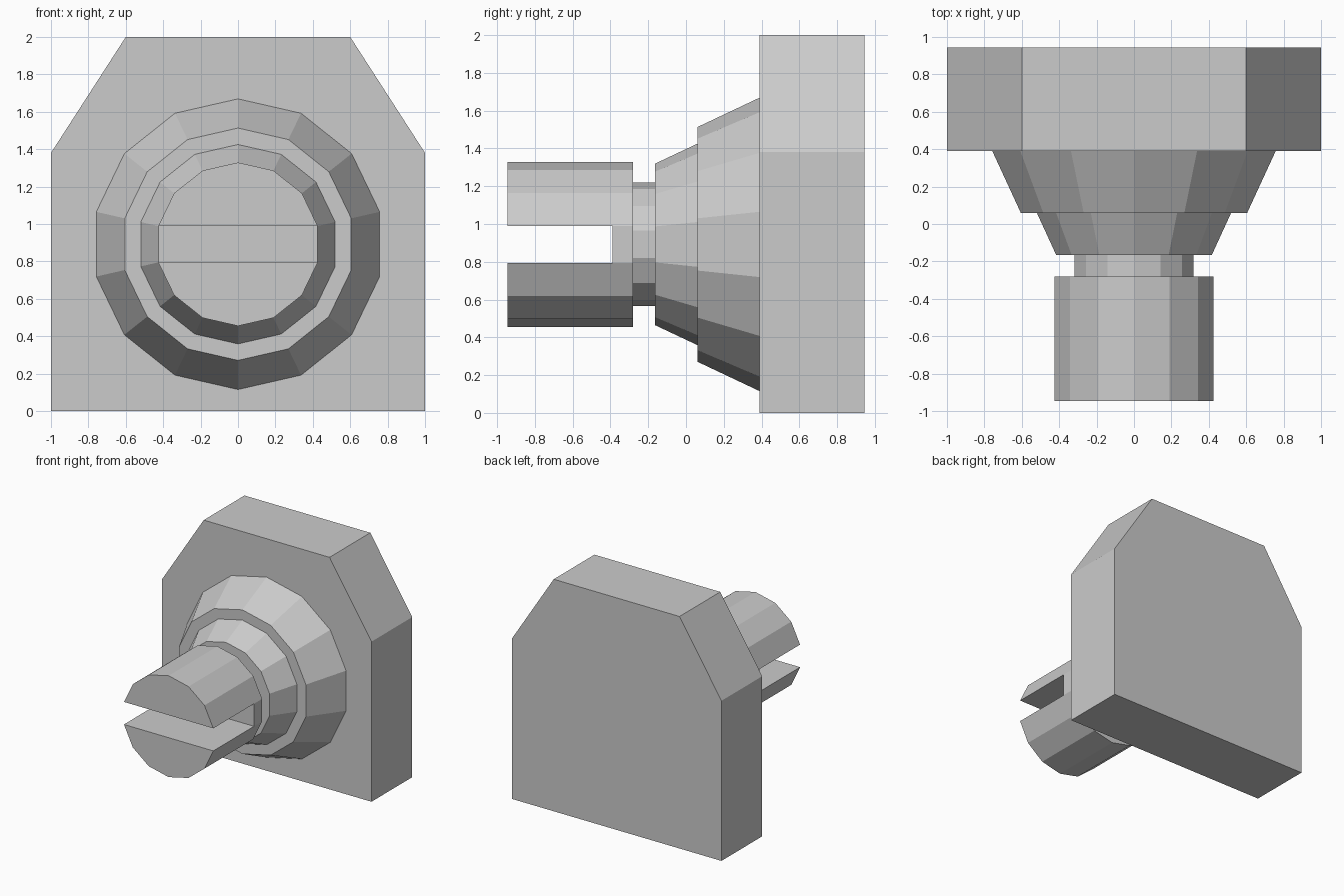
import bpy, bmesh, math

if "Cube" in bpy.data.objects:
    bpy.data.objects.remove(bpy.data.objects["Cube"])

SIDES = 14
AXIS_Z = 0.892


def finish(bm, name):
    bmesh.ops.recalc_face_normals(bm, faces=bm.faces)
    mesh = bpy.data.meshes.new(name)
    bm.to_mesh(mesh)
    bm.free()
    obj = bpy.data.objects.new(name, mesh)
    bpy.context.collection.objects.link(obj)
    return obj


def extrude_y(bm, faces, dist):
    new = bmesh.ops.extrude_discrete_faces(bm, faces=faces)["faces"]
    verts = list({v for f in new for v in f.verts})
    bmesh.ops.translate(bm, verts=verts, vec=(0, dist, 0))


# Back plate: square with chamfered top corners
right = [(1, 0), (1, 1.38), (0.6, 2)]
outline = right + [(-x, z) for x, z in reversed(right)]
bm = bmesh.new()
front = bm.faces.new([bm.verts.new((x, 0.39, z)) for x, z in outline])
back = bm.faces.new([bm.verts.new((x, 0.945, z)) for x, z in reversed(outline)])
fv, bv = list(front.verts), list(back.verts)[::-1]
for i in range(len(fv)):
    j = (i + 1) % len(fv)
    bm.faces.new((fv[i], bv[i], bv[j], fv[j]))
finish(bm, "back_plate")

# Stepped collar, neck and slotted shaft: (radius, y) rings from plate to tip
profile = [(0.777, 0.39), (0.621, 0.06), (0.533, 0.06), (0.427, -0.165),
           (0.327, -0.165), (0.327, -0.28), (0.437, -0.28), (0.437, -0.39)]
bm = bmesh.new()
rings = []
for r, y in profile:
    angles = [2 * math.pi * k / SIDES for k in range(SIDES)]
    rings.append([bm.verts.new((r * math.sin(a), y, AXIS_Z + r * math.cos(a)))
                  for a in angles])
for a, b in zip(rings, rings[1:]):
    for k in range(SIDES):
        n = (k + 1) % SIDES
        bm.faces.new((a[k], a[n], b[n], b[k]))

# Slot floor between two prongs, which extend forward
tip = rings[-1]
bm.faces.new([tip[k] for k in (3, 4, 10, 11)])
upper = bm.faces.new([tip[k % SIDES] for k in range(11, 18)])
lower = bm.faces.new([tip[k] for k in range(4, 11)])
bmesh.ops.recalc_face_normals(bm, faces=bm.faces)
extrude_y(bm, [upper, lower], -0.555)
finish(bm, "slotted_shaft")
